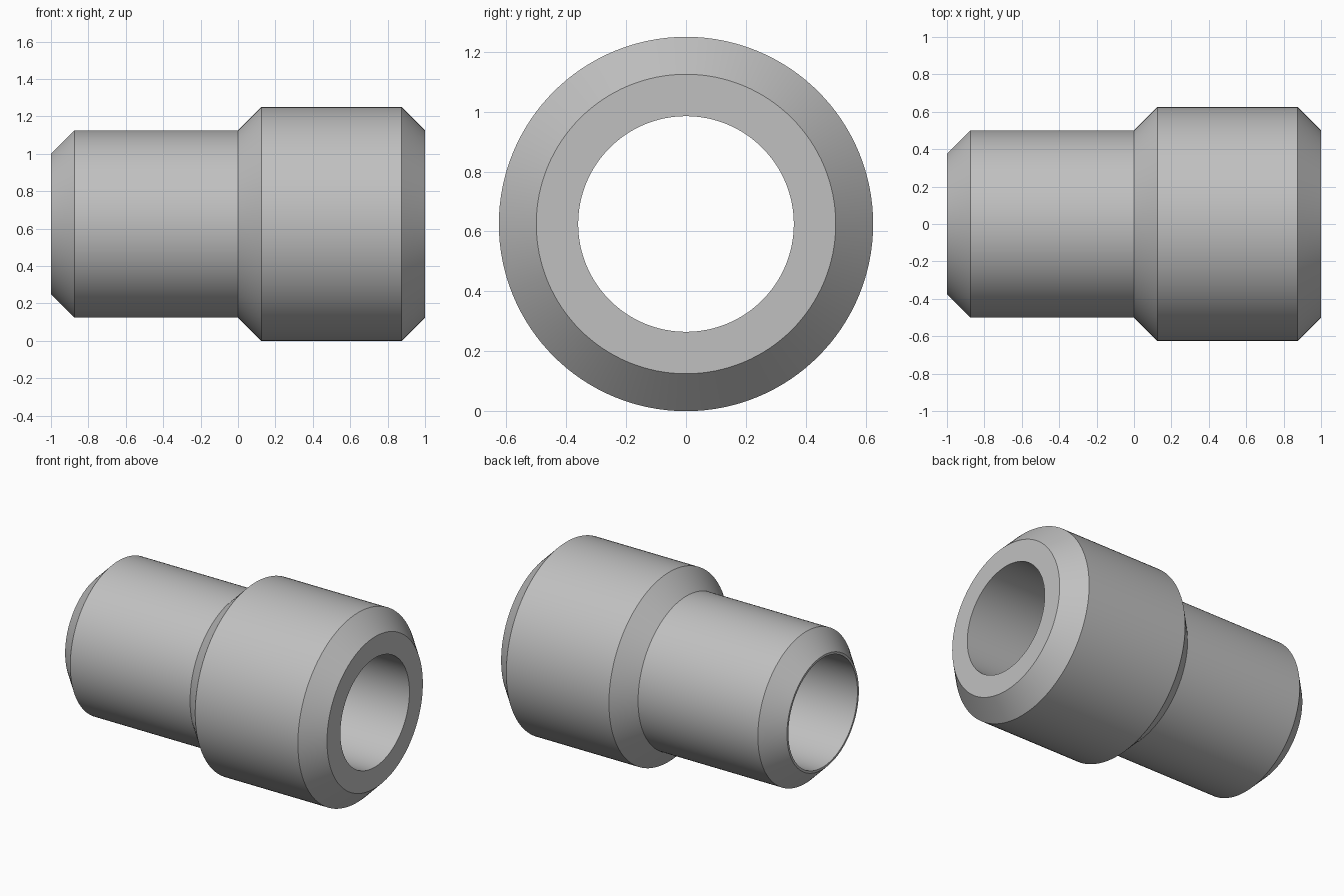
import bpy
import bmesh
import math
from mathutils import Matrix, Vector

SIDES = 128
CENTRE_Z = 0.625
BORE = 0.36

cube = bpy.data.objects.get("Cube")
if cube:
    bpy.data.objects.remove(cube, do_unlink=True)

# Plain grey metal
grey = bpy.data.materials.new("grey_metal")
grey.use_nodes = True
colour = (0.53, 0.53, 0.53, 1.0)
grey.diffuse_color = colour
grey.node_tree.nodes["Principled BSDF"].inputs["Base Color"].default_value = colour

# Closed cross-section (x, radius): chamfered outside, then the straight bore
profile = [
    (-1, 0.375), (-0.875, 0.5), (0, 0.5), (0.125, 0.625),
    (0.875, 0.625), (1, 0.5), (1, BORE), (-1, BORE),
]

# Turn the cross-section around the x axis
bm = bmesh.new()
rings = []
for i in range(SIDES):
    turn = Matrix.Rotation(2 * math.pi * i / SIDES, 3, 'X')
    rings.append([bm.verts.new(turn @ Vector((x, 0, r))) for x, r in profile])
for i, ring in enumerate(rings):
    following = rings[(i + 1) % SIDES]
    for j in range(len(profile)):
        k = (j + 1) % len(profile)
        bm.faces.new((ring[j], ring[k], following[k], following[j]))
bmesh.ops.recalc_face_normals(bm, faces=bm.faces)
mesh = bpy.data.meshes.new("stepped_sleeve")
bm.to_mesh(mesh)
bm.free()

# Stepped sleeve with a through bore
sleeve = bpy.data.objects.new("stepped_sleeve", mesh)
sleeve.location.z = CENTRE_Z
bpy.context.collection.objects.link(sleeve)
mesh.materials.append(grey)

# Smooth round walls with crisp chamfer edges
bpy.ops.object.select_all(action='DESELECT')
sleeve.select_set(True)
bpy.context.view_layer.objects.active = sleeve
bpy.ops.object.shade_smooth_by_angle(angle=math.radians(30))
